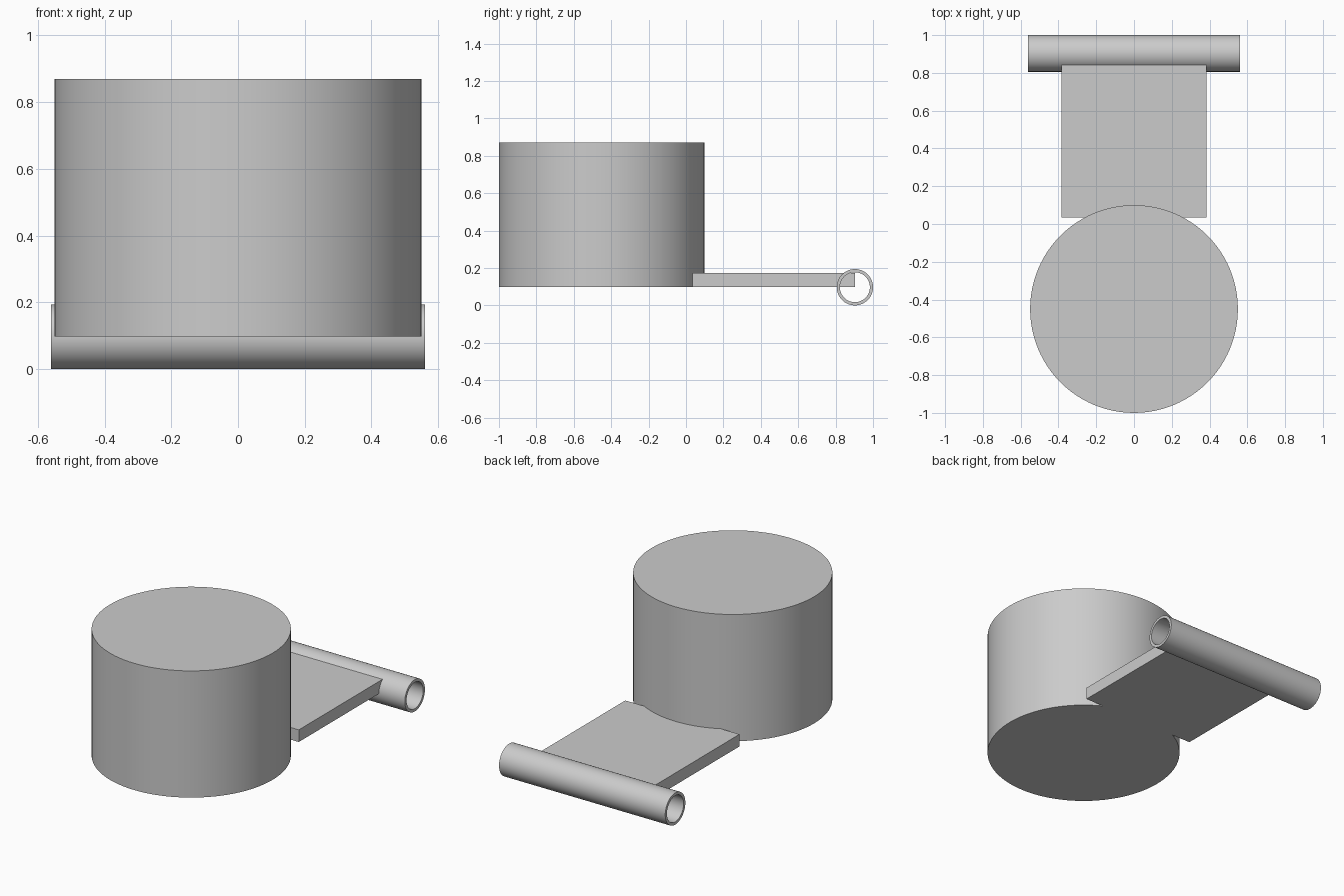
import bpy
import math
from mathutils import Matrix

cube = bpy.data.objects.get("Cube")
if cube:
    bpy.data.objects.remove(cube, do_unlink=True)

GREY = (0.6, 0.6, 0.6, 1.0)
grey = bpy.data.materials.new("plain grey")
grey.use_nodes = True
grey.diffuse_color = GREY
grey.node_tree.nodes["Principled BSDF"].inputs["Base Color"].default_value = GREY


def finish(name, smooth=True):
    """Name the active part, colour it and smooth its curved sides."""
    part = bpy.context.object
    part.name = name
    part.data.materials.append(grey)
    if smooth:
        bpy.ops.object.shade_smooth_by_angle(angle=math.radians(30))
    return part


# Upright drum
DRUM_BOTTOM, DRUM_TOP = 0.098, 0.87
bpy.ops.mesh.primitive_cylinder_add(
    vertices=96, radius=0.55, depth=DRUM_TOP - DRUM_BOTTOM,
    location=(0, -0.45, (DRUM_BOTTOM + DRUM_TOP) / 2))
finish("drum")

# Flat plate running from the drum into the middle of the tube
TUBE_Y, TUBE_R, TUBE_BORE = 0.903, 0.097, 0.08
PLATE_FRONT, PLATE_TOP = 0.035, 0.172
bpy.ops.mesh.primitive_cube_add(
    size=1, location=(0, (PLATE_FRONT + TUBE_Y) / 2, (DRUM_BOTTOM + PLATE_TOP) / 2))
plate = finish("connecting_plate", smooth=False)
plate.data.transform(Matrix.Diagonal(
    (0.77, TUBE_Y - PLATE_FRONT, PLATE_TOP - DRUM_BOTTOM, 1)))

# Hollow hinge tube: a wall profile spun around the x axis
HALF = 0.56
STEPS = 64
profile = [(-HALF, TUBE_R), (HALF, TUBE_R), (HALF, TUBE_BORE), (-HALF, TUBE_BORE)]
verts, faces = [], []
for i in range(STEPS):
    a = math.tau * i / STEPS
    verts += [(x, r * math.cos(a), r * math.sin(a)) for x, r in profile]
    for j in range(4):
        k, n = (j + 1) % 4, (i + 1) % STEPS
        faces.append((i * 4 + j, i * 4 + k, n * 4 + k, n * 4 + j))
mesh = bpy.data.meshes.new("hinge_tube")
mesh.from_pydata(verts, [], faces)
tube = bpy.data.objects.new("hinge_tube", mesh)
tube.location = (0, TUBE_Y, TUBE_R)
bpy.context.collection.objects.link(tube)
bpy.ops.object.select_all(action='DESELECT')
tube.select_set(True)
bpy.context.view_layer.objects.active = tube
finish("hinge_tube")
